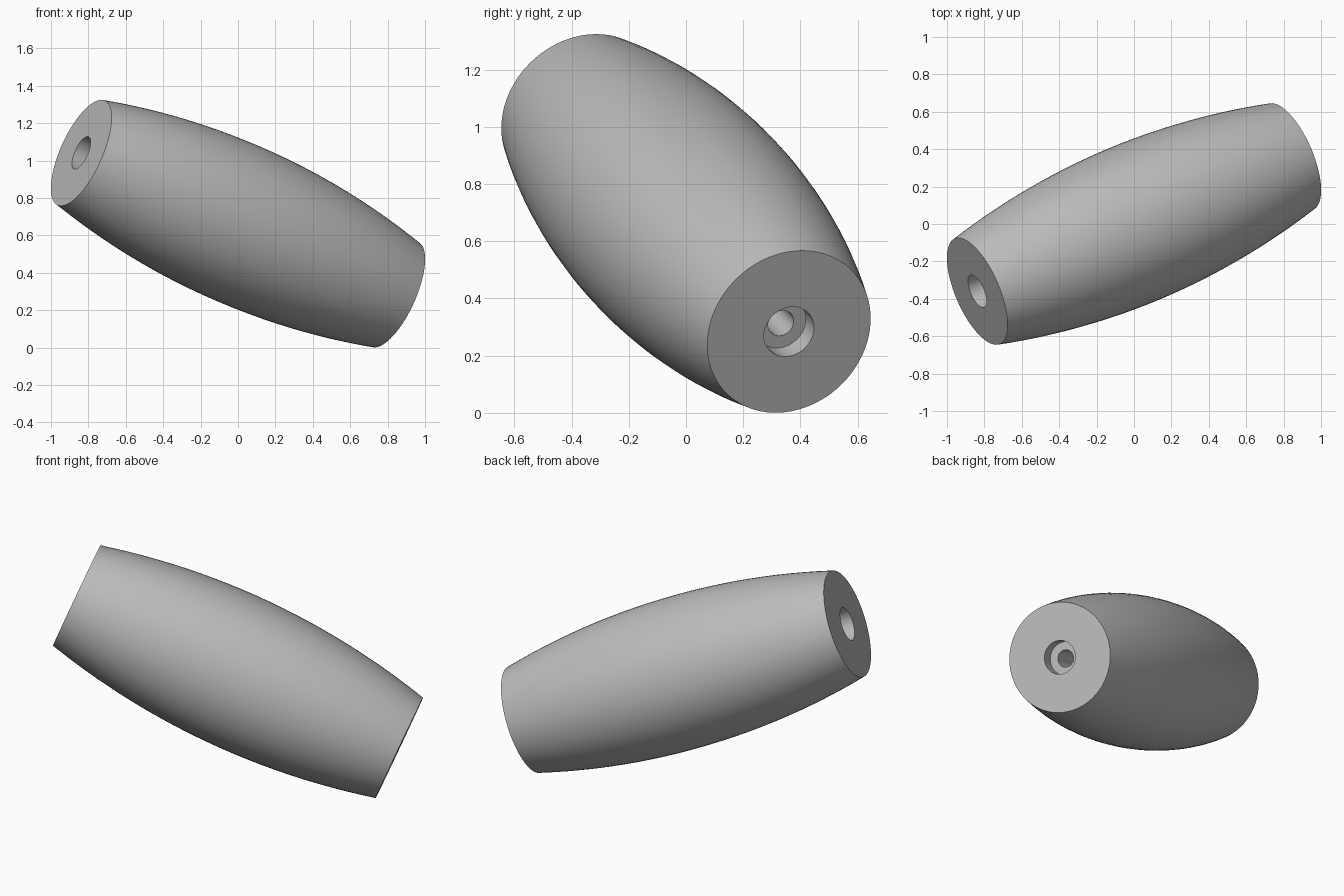
import bpy, bmesh, math
from mathutils import Vector

cube = bpy.data.objects.get("Cube")
if cube:
    bpy.data.objects.remove(cube, do_unlink=True)

START = Vector((-0.838, -0.36, 1.041))   # centre of the upper end
END = Vector((0.838, 0.36, 0.284))       # centre of the lower end
END_R, MID_R = 0.307, 0.425
RECESS_R, BORE_R = 0.094, 0.048
SEGMENTS, RINGS = 64, 24

grey = bpy.data.materials.new("plain_grey")
grey.use_nodes = True
colour = (0.5, 0.5, 0.5, 1)
grey.diffuse_color = colour
grey.node_tree.nodes["Principled BSDF"].inputs["Base Color"].default_value = colour

axis = END - START
half = axis.length / 2

# Outer profile: circular arc bulging at the middle
rise = MID_R - END_R
arc_r = (half ** 2 + rise ** 2) / (2 * rise)
sweep = math.asin(half / arc_r)
profile = []
for i in range(RINGS + 1):
    a = sweep * (2 * i / RINGS - 1)
    profile.append((MID_R - arc_r * (1 - math.cos(a)), arc_r * math.sin(a)))

# Stepped bore: shallow recess at the lower end, deep one at the upper end
low, high = half - 0.078, -half + 0.3
profile += [(RECESS_R, half), (RECESS_R, low), (BORE_R, low),
            (BORE_R, high), (RECESS_R, high), (RECESS_R, -half)]

# Revolve the closed profile
bm = bmesh.new()
verts = [bm.verts.new((r, 0, z)) for r, z in profile]
edges = [bm.edges.new((verts[i - 1], verts[i])) for i in range(len(verts))]
bmesh.ops.spin(bm, geom=verts + edges, cent=(0, 0, 0), axis=(0, 0, 1),
               angle=2 * math.pi, steps=SEGMENTS, use_merge=True)
bmesh.ops.remove_doubles(bm, verts=bm.verts, dist=0.0001)
bmesh.ops.recalc_face_normals(bm, faces=bm.faces)
mesh = bpy.data.meshes.new("barrel_handle")
bm.to_mesh(mesh)
bm.free()
mesh.materials.append(grey)

# Tilt the handle into place
handle = bpy.data.objects.new("barrel_handle", mesh)
bpy.context.collection.objects.link(handle)
handle.location = (START + END) / 2
handle.rotation_mode = 'QUATERNION'
handle.rotation_quaternion = axis.to_track_quat('Z', 'Y')

bpy.ops.object.select_all(action='DESELECT')
handle.select_set(True)
bpy.context.view_layer.objects.active = handle
bpy.ops.object.shade_smooth_by_angle(angle=math.radians(35))
